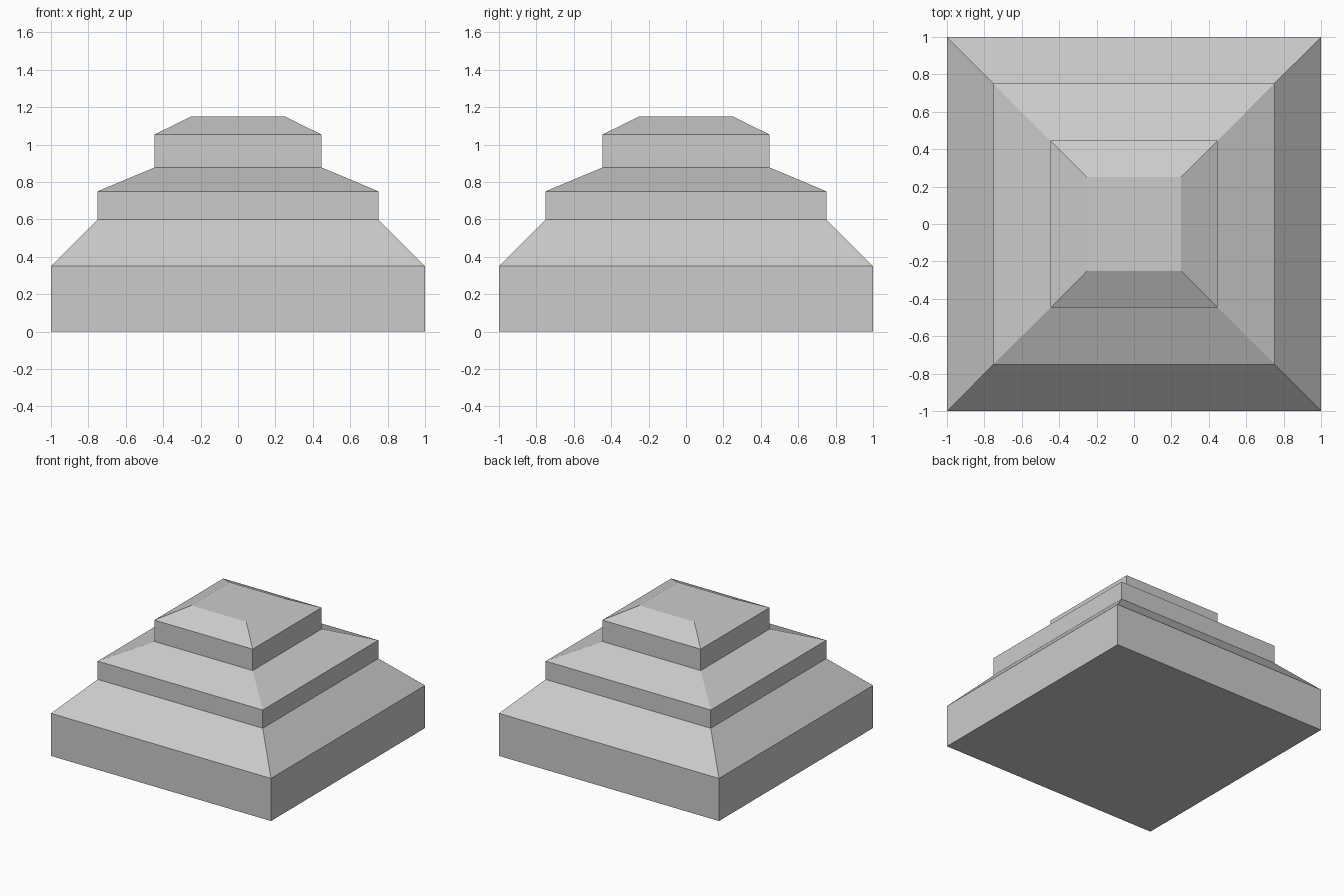
import bpy, bmesh

if "Cube" in bpy.data.objects:
    bpy.data.objects.remove(bpy.data.objects["Cube"])

# Half-width and height of each square ring, bottom to top
PROFILE = [(1.0, 0.0), (1.0, 0.35), (0.75, 0.60), (0.75, 0.75),
           (0.447, 0.877), (0.447, 1.053), (0.25, 1.15)]
CORNERS = [(-1, -1), (1, -1), (1, 1), (-1, 1)]

# Stepped body: square rings joined by walls and sloped ledges
bm = bmesh.new()
rings = [[bm.verts.new((sx * w, sy * w, z)) for sx, sy in CORNERS]
         for w, z in PROFILE]
for low, high in zip(rings, rings[1:]):
    for i in range(4):
        j = (i + 1) % 4
        bm.faces.new((low[i], low[j], high[j], high[i]))

# Flat underside and top
bm.faces.new(reversed(rings[0]))
bm.faces.new(rings[-1])

mesh = bpy.data.meshes.new("stepped_plinth")
bm.to_mesh(mesh)
bm.free()
bpy.context.collection.objects.link(bpy.data.objects.new("stepped_plinth", mesh))
